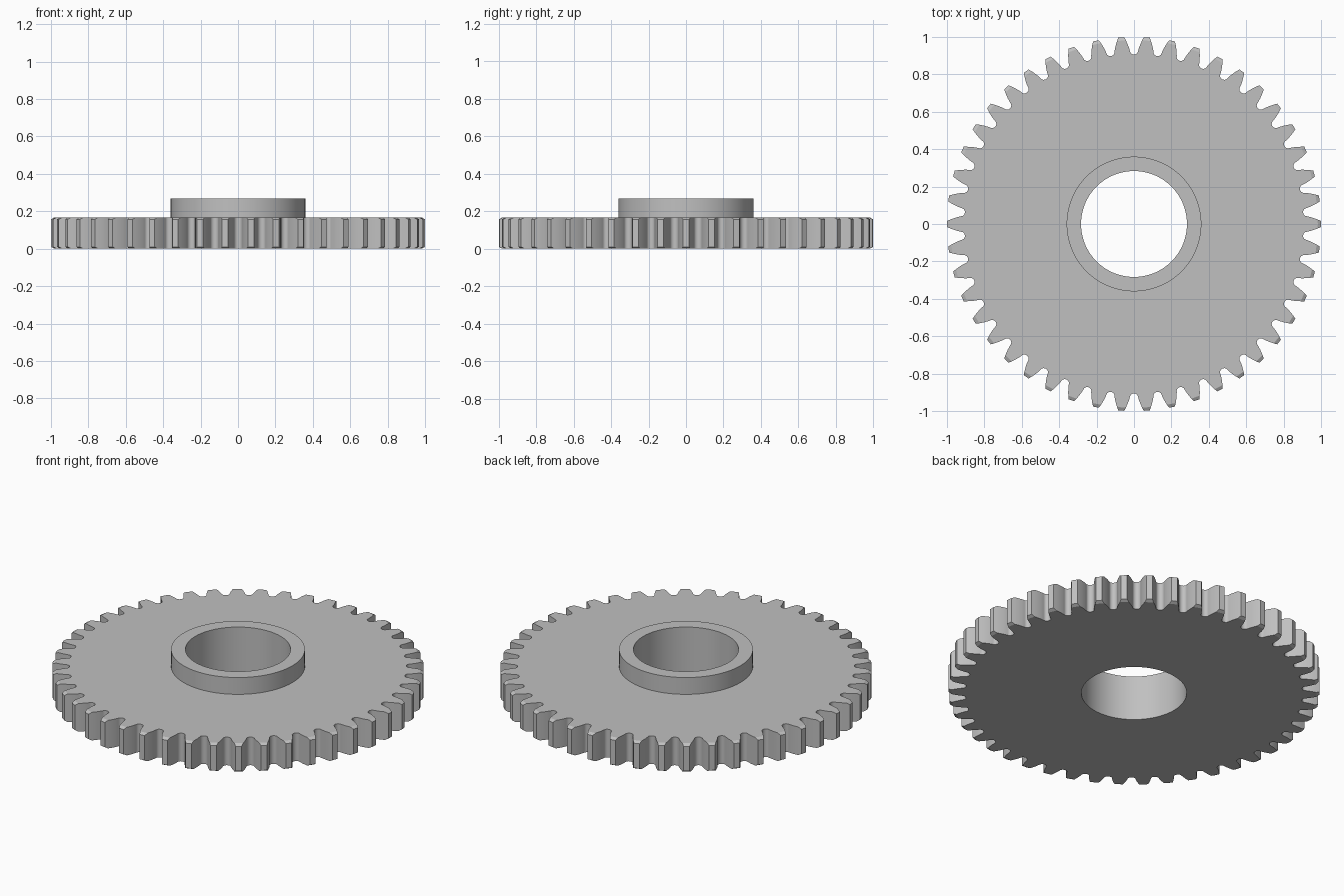
import bpy
import bmesh
from math import acos, cos, sin, tan, pi, radians

cube = bpy.data.objects.get("Cube")
if cube:
    bpy.data.objects.remove(cube, do_unlink=True)

# Gear proportions
TEETH = 46
TIP = 1.0
MODULE = 2 * TIP / (TEETH + 2)
PITCH = MODULE * TEETH / 2
ROOT = PITCH - 1.25 * MODULE
BASE = PITCH * cos(radians(20))
FILLET = ROOT + 0.02
CHAMFER_R, CHAMFER_Z = 0.0175, 0.01
WIDTH, HUB_TOP = 0.167, 0.267
HUB, BORE = 0.36, 0.283


def involute(a):
    return tan(a) - a


def half_angle(r):
    """Half the angular tooth thickness at radius r."""
    return pi / (2 * TEETH) + involute(radians(20)) - involute(acos(BASE / r))


def tooth_profile():
    """(radius, angle) points from one tooth's flank over its tip and through the next valley."""
    edge = TIP - CHAMFER_R
    radii = [FILLET + (edge - FILLET) * i / 4 for i in range(5)] + [TIP]
    rising = [(r, -half_angle(r)) for r in radii]
    falling = [(r, -a) for r, a in reversed(rising)]
    gap = pi / TEETH - half_angle(FILLET)
    valley = []
    for i in range(1, 10):
        t = pi * i / 10
        valley.append((FILLET - (FILLET - ROOT) * sin(t), pi / TEETH - gap * cos(t)))
    return rising + [(TIP, 0)] + falling + valley


outline = [(r, a + 2 * pi * k / TEETH) for k in range(TEETH) for r, a in tooth_profile()]


def clipped(limit):
    """Outline trimmed to a smaller tip radius, following the flanks."""
    points = []
    for r, a in outline:
        if r > limit:
            centre = round(a * TEETH / (2 * pi)) * 2 * pi / TEETH
            side = a - centre
            if abs(side) > 1e-6:
                a = centre + half_angle(limit) * (1 if side > 0 else -1)
            r = limit
        points.append((r, a))
    return points


def circle(radius):
    return [(radius, a) for r, a in outline]


# Toothed wheel, hub and bore as one closed band of rings
trimmed = clipped(TIP - CHAMFER_R)
sections = [
    (circle(BORE), 0), (trimmed, 0),
    (outline, CHAMFER_Z), (outline, WIDTH - CHAMFER_Z),
    (trimmed, WIDTH), (circle(HUB), WIDTH),
    (circle(HUB), HUB_TOP), (circle(BORE), HUB_TOP),
]
bm = bmesh.new()
rings = [[bm.verts.new((r * cos(a), r * sin(a), z)) for r, a in pts] for pts, z in sections]
count = len(outline)
for lower, upper in zip(rings, rings[1:] + rings[:1]):
    for i in range(count):
        j = (i + 1) % count
        bm.faces.new((lower[i], lower[j], upper[j], upper[i]))
bmesh.ops.remove_doubles(bm, verts=bm.verts[:], dist=1e-5)
bmesh.ops.recalc_face_normals(bm, faces=bm.faces[:])
mesh = bpy.data.meshes.new("spur_gear")
bm.to_mesh(mesh)
bm.free()

# Plain grey metal
grey = bpy.data.materials.new("grey_metal")
grey.use_nodes = True
colour = (0.53, 0.53, 0.53, 1)
grey.diffuse_color = colour
grey.node_tree.nodes["Principled BSDF"].inputs["Base Color"].default_value = colour
mesh.materials.append(grey)

gear = bpy.data.objects.new("spur_gear", mesh)
bpy.context.collection.objects.link(gear)
bpy.ops.object.select_all(action="DESELECT")
gear.select_set(True)
bpy.context.view_layer.objects.active = gear
bpy.ops.object.shade_smooth_by_angle(angle=radians(25))
